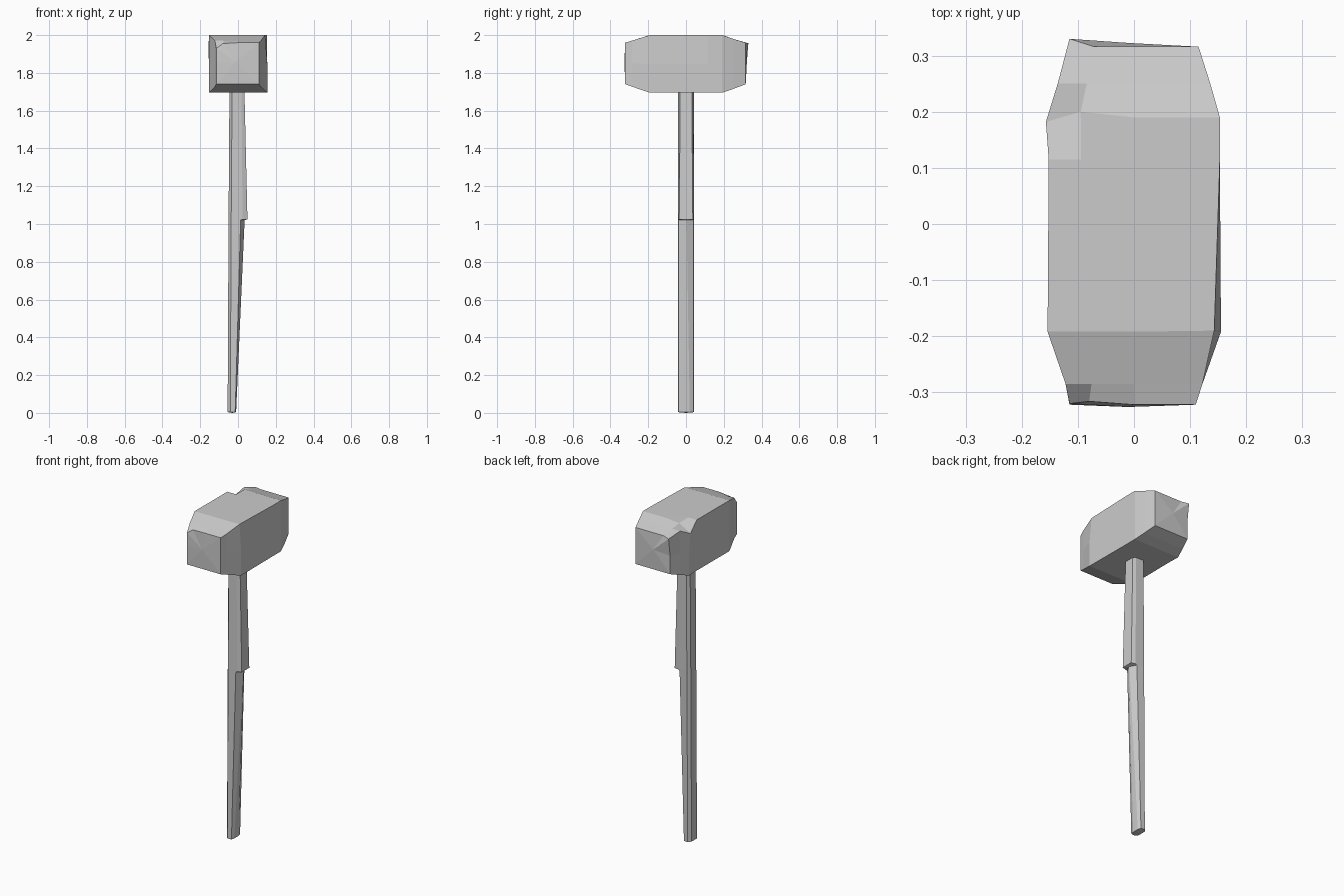
import bpy, bmesh
from mathutils import Vector

cube = bpy.data.objects.get("Cube")
if cube:
    bpy.data.objects.remove(cube, do_unlink=True)

grey = bpy.data.materials.new("stone_grey")
grey.use_nodes = True
grey.diffuse_color = (0.6, 0.6, 0.6, 1)
grey.node_tree.nodes["Principled BSDF"].inputs["Base Color"].default_value = (0.6, 0.6, 0.6, 1)


def loft(name, rings, bulge=(0, 0, 0)):
    """Skin equal-length rings and close both ends with a fan of triangles."""
    bm = bmesh.new()
    loops = [[bm.verts.new(p) for p in ring] for ring in rings]
    n = len(loops[0])
    for a, b in zip(loops, loops[1:]):
        for i in range(n):
            j = (i + 1) % n
            bm.faces.new((a[i], a[j], b[j], b[i]))
    for loop, sign in ((loops[0], -1), (loops[-1], 1)):
        middle = sum((v.co for v in loop), Vector()) / n + Vector(bulge) * sign
        tip = bm.verts.new(middle)
        for i in range(n):
            bm.faces.new((loop[i], loop[(i + 1) % n], tip))
    bmesh.ops.recalc_face_normals(bm, faces=bm.faces)
    mesh = bpy.data.meshes.new(name)
    bm.to_mesh(mesh)
    bm.free()
    mesh.materials.append(grey)
    obj = bpy.data.objects.new(name, mesh)
    bpy.context.collection.objects.link(obj)
    return obj


def head_ring(y, left, right, low, high, moved={}):
    """Rectangle with edge midpoints; moved replaces single points."""
    mid = (low + high) / 2
    pts = [(left, y, low), (0, y, low), (right, y, low), (right, y, mid),
           (right, y, high), (0, y, high), (left * 0.62, y, high),
           (left, y, high), (left, y, mid)]
    for i, p in moved.items():
        pts[i] = p
    return pts


# Chunky head with tapered ends and a few knocked-off corners
TOP_RIGHT, TOP_LEFT_INNER, TOP_LEFT = 4, 6, 7
loft("hammer_head", [
    head_ring(-0.322, -0.115, 0.11, 1.74, 1.96,
              {TOP_LEFT: (-0.115, -0.32, 1.93), TOP_LEFT_INNER: (-0.08, -0.316, 1.955)}),
    head_ring(-0.285, -0.122, 0.122, 1.727, 1.971),
    head_ring(-0.192, -0.154, 0.155, 1.695, 2.0, {TOP_RIGHT: (0.143, -0.19, 2.0)}),
    head_ring(0.115, -0.152, 0.153, 1.695, 2.0),
    head_ring(0.19, -0.154, 0.153, 1.695, 2.0,
              {TOP_LEFT: (-0.157, 0.182, 1.945), TOP_LEFT_INNER: (-0.095, 0.2, 1.998)}),
    head_ring(0.25, -0.136, 0.136, 1.715, 1.98),
    head_ring(0.316, -0.115, 0.115, 1.74, 1.96,
              {TOP_LEFT: (-0.115, 0.33, 1.957)}),
], bulge=(0, 0.005, 0))


def shaft_ring(z, back, front, shoulder, flat):
    """Eight-sided section whose +x flat has half-width flat."""
    half = [(front, flat), (shoulder, 0.041), (back + 0.014, 0.043), (back, 0.026)]
    return [(x, y, z) for x, y in half] + [(x, -y, z) for x, y in reversed(half)]


# Wooden shaft: whittled thinner below a step, full section above it
loft("handle", [
    shaft_ring(0.004, -0.055, -0.01, -0.015, 0.02),
    shaft_ring(1.02, -0.05, 0.035, 0.014, 0.003),
    shaft_ring(1.025, -0.05, 0.05, 0.024, 0.036),
    shaft_ring(1.75, -0.045, 0.033, 0.018, 0.03),
], bulge=(0, 0, 0.004))
